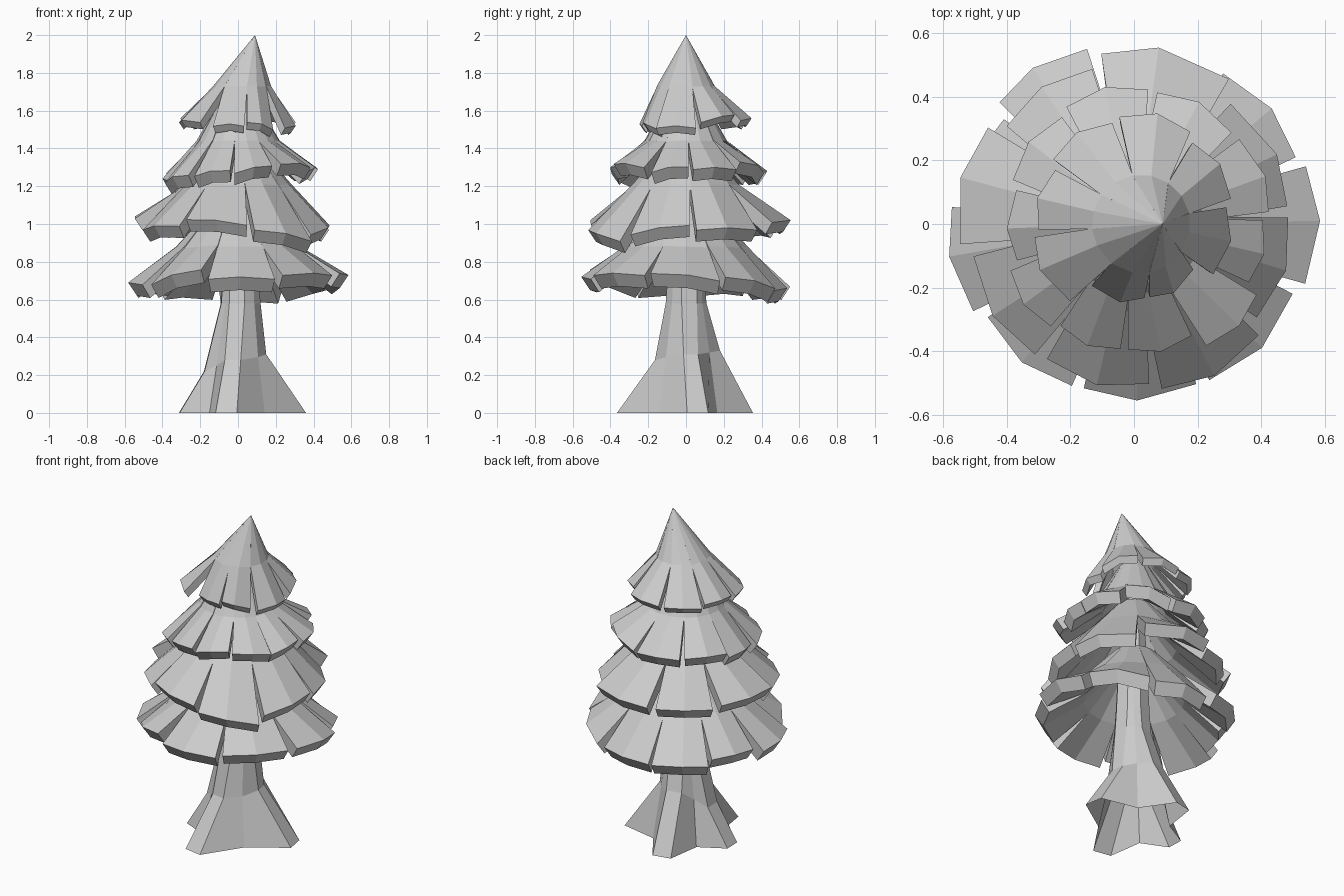
import bpy
import bmesh
from math import radians, sin, cos
from mathutils import Vector

old = bpy.data.objects.get("Cube")
if old:
    bpy.data.objects.remove(old, do_unlink=True)

# Single plain colour
SHADE = (0.6, 0.6, 0.6, 1)
grey = bpy.data.materials.new("light grey")
grey.use_nodes = True
grey.diffuse_color = SHADE
grey.node_tree.nodes["Principled BSDF"].inputs["Base Color"].default_value = SHADE


def finish(bm, name):
    bmesh.ops.recalc_face_normals(bm, faces=bm.faces)
    mesh = bpy.data.meshes.new(name)
    bm.to_mesh(mesh)
    bm.free()
    mesh.materials.append(grey)
    obj = bpy.data.objects.new(name, mesh)
    bpy.context.collection.objects.link(obj)
    return obj


def polar(angle, r, z, shift=0.0):
    a = radians(angle)
    return Vector((r * cos(a) + shift, r * sin(a), z))


def bridge(bm, rows, closed=False):
    """Join neighbouring rows of vertices with quads."""
    for low, high in zip(rows, rows[1:]):
        n = len(low)
        for i in range(n if closed else n - 1):
            j = (i + 1) % n
            bm.faces.new((low[i], low[j], high[j], high[i]))


def add_frond(bm, angle, gaps, profile, twist, thick, lean):
    """One thick wedge-shaped bough: three rows of three points, top and underside."""
    spread = (1, 1.01, 0.9)
    layers = []
    for inward in (0, thick):
        rows = []
        for k, (r, z) in enumerate(profile):
            row = []
            for side in (-1, 0, 1):
                rr, zz = r, z + twist * side * (0, 0.2, 1)[k]
                if side and k == 2:
                    rr -= 0.015
                    zz -= 0.012
                rr = max(0, rr - inward * 0.55)
                a = angle + side * gaps[side > 0] * spread[k]
                shift = lean * (1, 0.25, 0)[k]
                row.append(bm.verts.new(polar(a, rr, zz - inward * 0.82, shift)))
            rows.append(row)
        bridge(bm, rows)
        layers.append(rows)
    # Close the rim, the inner end and both sides
    top, under = layers
    for k in (0, 2):
        bridge(bm, [top[k], under[k]])
    for c in (0, 2):
        bridge(bm, [[row[c] for row in top], [row[c] for row in under]])


def add_tier(name, fronds, inner, thick, lean=0.0):
    """Fronds are (angle, tip radius, tip height, twist); inner holds the shared upper rows."""
    bm = bmesh.new()
    n = len(fronds)
    for i, (angle, r, z, twist) in enumerate(fronds):
        after = (fronds[(i + 1) % n][0] - angle) % 360 / 2
        before = (angle - fronds[i - 1][0]) % 360 / 2
        add_frond(bm, angle, (before, after), inner + [(r, z)], twist, thick, lean)
    bmesh.ops.remove_doubles(bm, verts=[v for v in bm.verts if lean and v.co.z > 1.9], dist=0.0005)
    bmesh.ops.dissolve_degenerate(bm, dist=0.0005, edges=bm.edges)
    return finish(bm, name)


# Four tiers of boughs, widest at the bottom
add_tier("lowest_boughs",
         [(1, .585, .73, -.02), (40, .565, .7, -.03), (83, .54, .66, 0), (123, .585, .68, 0),
          (156, .54, .7, 0), (190, .59, .69, 0), (231, .56, .73, .04), (271, .555, .72, 0),
          (316, .56, .74, 0)],
         [(0.13, 1.1), (0.33, 0.88)], 0.085)
add_tier("lower_boughs",
         [(26, .5, .98, 0), (82, .56, 1.02, 0), (124, .52, 1, 0), (165, .565, 1.04, 0),
          (213, .53, .99, .01), (257, .52, 1.02, -.015), (298, .54, .95, -.03),
          (343, .5, .98, .025)],
         [(0.1, 1.42), (0.28, 1.21)], 0.075)
add_tier("upper_boughs",
         [(20, .44, 1.3, 0), (62, .435, 1.31, -.03), (102, .44, 1.28, 0), (142, .42, 1.28, 0),
          (182, .4, 1.24, 0), (216, .43, 1.25, .02), (249, .41, 1.28, .015),
          (282, .41, 1.3, .02), (316, .46, 1.32, -.01), (347, .42, 1.3, .015)],
         [(0.06, 1.72), (0.22, 1.44)], 0.075)
add_tier("top_boughs",
         [(35, .33, 1.57, .02), (78, .355, 1.56, 0), (122, .34, 1.55, 0), (165, .315, 1.56, 0),
          (206, .33, 1.55, 0), (260, .25, 1.53, 0), (300, .25, 1.53, -.02), (350, .31, 1.52, 0)],
         [(0.0, 2.0), (0.155, 1.73)], 0.045, lean=0.09)

# Trunk flaring into four pointed roots, open underneath
# Each root: direction, reach on the ground, reach and height of its bend
roots = ((10, .36, .15, .31), (102, .355, .18, .33), (182, .315, .185, .22), (260, .365, .165, .28))
bm = bmesh.new()
rings = []
for level, (z, neck, valley, half) in enumerate(
        ((0, 0, 0.2, 9), (0, 0, 0.15, 15), (0.58, 0.11, 0.105, 22),
         (0.72, 0.1, 0.095, 24), (1.35, 0.07, 0.065, 24))):
    ring = []
    for i, (a, foot, bend, height) in enumerate(roots):
        following = roots[(i + 1) % len(roots)]
        gap = (following[0] - a) % 360
        r = (foot, bend, neck)[min(level, 2)]
        own = height if level == 1 else z
        between = (height + following[3]) / 2 if level == 1 else z
        shift = 0.012 if level > 1 else 0
        ring += [bm.verts.new(polar(a - half, r, own, shift)),
                 bm.verts.new(polar(a + half, r, own, shift)),
                 bm.verts.new(polar(a + gap / 2, valley, between, shift))]
    rings.append(ring)
bridge(bm, rings, closed=True)
bm.faces.new(rings[-1])
finish(bm, "trunk")
